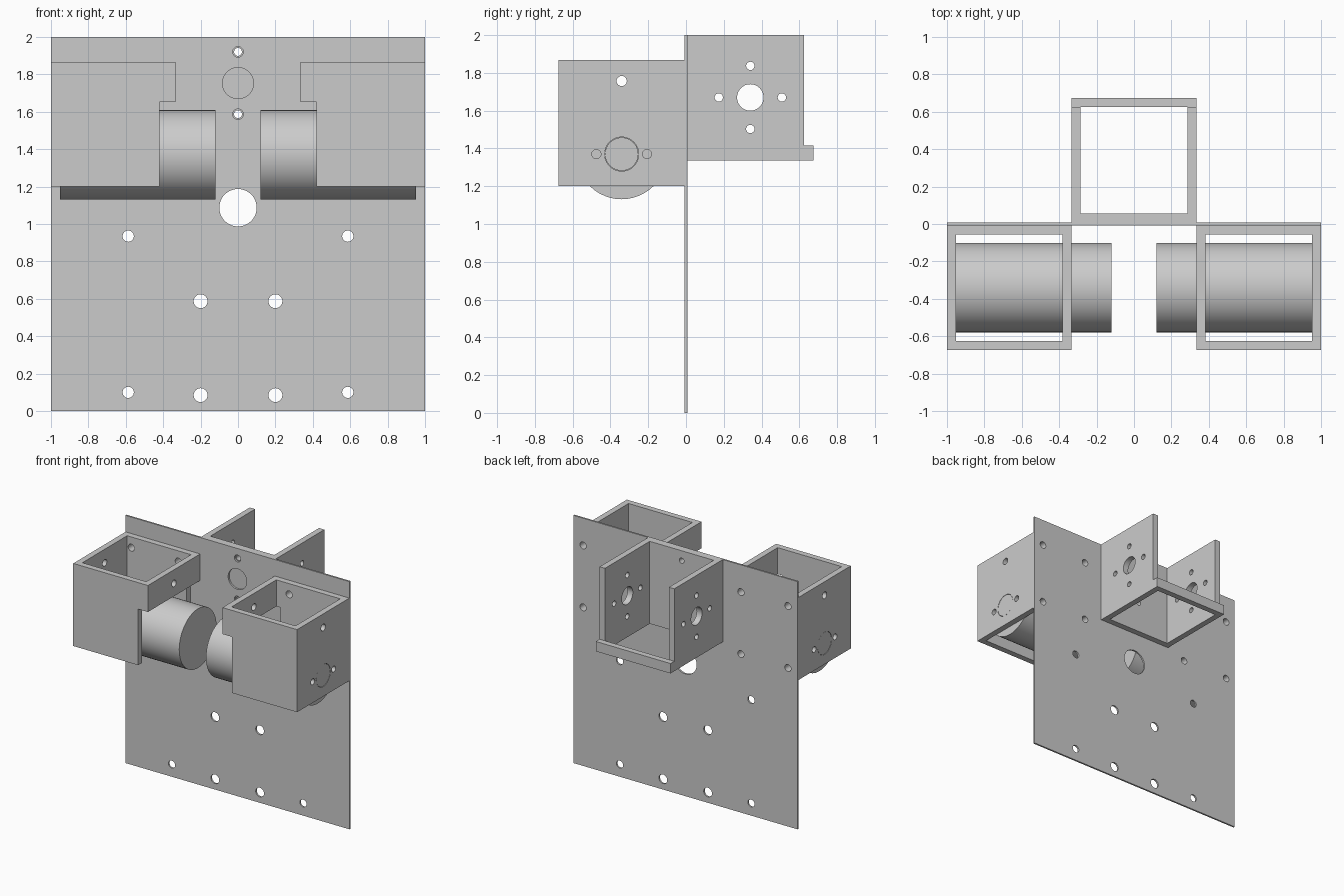
import bpy
import bmesh
import math
from mathutils import Matrix, Vector

old = bpy.data.objects.get("Cube")
if old:
    bpy.data.objects.remove(old, do_unlink=True)

grey = bpy.data.materials.new("plain grey")
grey.use_nodes = True
grey.diffuse_color = (0.6, 0.6, 0.6, 1)
grey.node_tree.nodes["Principled BSDF"].inputs["Base Color"].default_value = (0.6, 0.6, 0.6, 1)

T = 0.007      # half thickness of the plate
WALL = 0.048   # bracket wall
S = 0.667      # bracket size
MID = T + S / 2


def make(name, bm):
    mesh = bpy.data.meshes.new(name)
    bm.to_mesh(mesh)
    bm.free()
    mesh.materials.append(grey)
    ob = bpy.data.objects.new(name, mesh)
    bpy.context.collection.objects.link(ob)
    return ob


def box(name, lo, hi):
    lo, hi = Vector(lo), Vector(hi)
    bm = bmesh.new()
    bmesh.ops.create_cube(bm, size=1, matrix=Matrix.Translation((lo + hi) / 2)
                          @ Matrix.Diagonal((*(hi - lo), 1)))
    return make(name, bm)


def rods(name, axis, centres, length):
    """Cylinders along x or y; each centre is (position, radius)."""
    turn = Matrix.Rotation(math.pi / 2, 4, "Y" if axis == "x" else "X")
    bm = bmesh.new()
    for pos, r in centres:
        bmesh.ops.create_cone(bm, cap_ends=True, segments=48, radius1=r, radius2=r,
                              depth=length, matrix=Matrix.Translation(pos) @ turn)
    return make(name, bm)


def select(ob):
    bpy.ops.object.select_all(action="DESELECT")
    ob.select_set(True)
    bpy.context.view_layer.objects.active = ob


def cut(ob, cutter):
    cutter.hide_render = True
    mod = ob.modifiers.new("cut", "BOOLEAN")
    mod.operation = "DIFFERENCE"
    mod.solver = "EXACT"
    mod.object = cutter
    select(ob)
    bpy.ops.object.modifier_apply(modifier=mod.name)
    bpy.data.objects.remove(cutter, do_unlink=True)


def smooth(ob):
    select(ob)
    bpy.ops.object.shade_smooth_by_angle(angle=math.radians(30))


# Mounting plate with its holes
plate = box("mounting_plate", (-1, -T, 0), (1, T, 2))
holes = [((0, 0, 1.087), 0.1), ((0, 0, 1.753), 0.083),
         ((0, 0, 1.92), 0.028), ((0, 0, 1.587), 0.028)]
bracket_screws = []
for s in (-1, 1):
    holes += [((s * 0.587, 0, z), 0.03) for z in (0.1, 0.935)]
    holes += [((s * 0.2, 0, z), 0.037) for z in (0.085, 0.587)]
    bracket_screws += [((s * x, 0, z), 0.028) for x in (0.495, 0.915) for z in (1.28, 1.78)]
cut(plate, rods("cutter", "y", holes + bracket_screws, 0.1))
smooth(plate)

# Front motor brackets, one on each side
for s, side in ((-1, "right"), (1, "left")):
    def span(name, xa, xb, ya, yb, za, zb):
        a, b = sorted((s * xa, s * xb))
        return box(name, (a, ya, za), (b, yb, zb))

    y0, y1, z0, z1 = -T - S, -T, 1.2, 1.867
    ob = span(side + "_motor_bracket", 1 - S, 1, y0, y1, z0, z1)
    cut(ob, span("cutter", 1 - S + WALL, 1 - WALL, y0 + WALL, y1 - WALL, 1, 2))
    # clearance notch for the motor
    cut(ob, span("cutter", 0.2, 0.42, -1, 1, 1, 1.653))
    # screw holes in the back wall and the side walls
    cut(ob, rods("cutter", "y", [h for h in bracket_screws if h[0][0] * s > 0], 0.2))
    cut(ob, rods("cutter", "x", [((s * 0.667, -MID, 1.757), 0.027)], 1))
    cut(ob, rods("cutter", "x", [((s, -MID + d, 1.37), r)
                                 for d, r in ((-0.134, 0.024), (0.134, 0.024), (0, 0.09))], 0.2))
    smooth(ob)

    # Motor body and the boss seated in the outer wall
    smooth(rods(side + "_motor", "x", [((s * 0.536, -MID, 1.37), 0.239)], 0.833))
    smooth(rods(side + "_motor_boss", "x", [((s * 0.974, -MID, 1.37), 0.088)], 0.05))

# Rear bracket, open at the back above a low lip
back = box("rear_bracket", (-S / 2, T, 1.335), (S / 2, T + S, 2))
cut(back, box("cutter", (-S / 2 + WALL, T + WALL, 1), (S / 2 - WALL, T + S - WALL, 3)))
cut(back, box("cutter", (-1, T + S - WALL, 1.415), (1, 1, 3)))
cut(back, rods("cutter", "y", [((0, 0, z), 0.021) for z in (1.587, 1.92)], 0.3))
pattern = [((0, MID, 1.67), 0.07)]
for d in (-0.167, 0.167):
    pattern += [((0, MID + d, 1.67), 0.022), ((0, MID, 1.67 + d), 0.022)]
cut(back, rods("cutter", "x", pattern, 1))
smooth(back)
